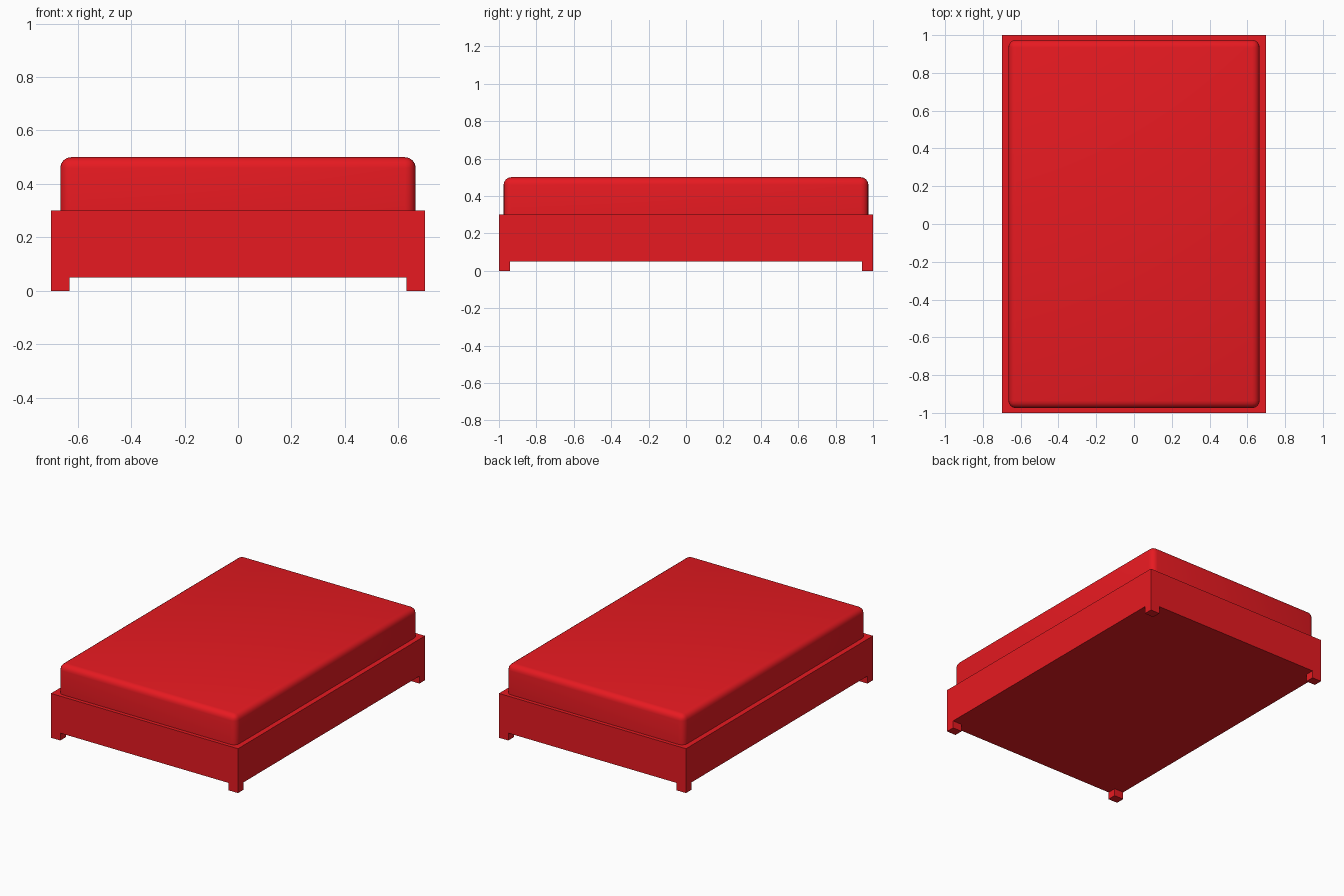
import bpy, bmesh
from mathutils import Vector

if "Cube" in bpy.data.objects:
    bpy.data.objects.remove(bpy.data.objects["Cube"])

red = bpy.data.materials.new("red")
red.diffuse_color = (0.8, 0.01, 0.015, 1)
red.use_nodes = True
red.node_tree.nodes["Principled BSDF"].inputs["Base Color"].default_value = red.diffuse_color


def box(name, lo, hi, bevel=0.0):
    """Box between two corners; bevel rounds every edge except the bottom ones."""
    lo, hi = Vector(lo), Vector(hi)
    bm = bmesh.new()
    bmesh.ops.create_cube(bm, size=1)
    bmesh.ops.scale(bm, vec=hi - lo, verts=bm.verts)
    bmesh.ops.translate(bm, vec=(lo + hi) / 2, verts=bm.verts)
    if bevel:
        edges = [e for e in bm.edges if max(v.co.z for v in e.verts) > lo.z + 0.001]
        bmesh.ops.bevel(bm, geom=edges, offset=bevel, segments=4, profile=0.5,
                        affect='EDGES', clamp_overlap=True)
    mesh = bpy.data.meshes.new(name)
    bm.to_mesh(mesh)
    bm.free()
    mesh.materials.append(red)
    obj = bpy.data.objects.new(name, mesh)
    bpy.context.collection.objects.link(obj)
    return obj


# Bed base
box("bed_base", (-0.7, -1, 0.05), (0.7, 1, 0.3))

# Short corner feet, flush with the base
for sx, side in ((-1, "left"), (1, "right")):
    for sy, end in ((-1, "front"), (1, "back")):
        xs, ys = sorted((sx * 0.63, sx * 0.7)), sorted((sy * 0.94, sy * 1.0))
        box(f"{end}_{side}_foot", (xs[0], ys[0], 0), (xs[1], ys[1], 0.05))

# Mattress with softened top and corners
mattress = box("mattress", (-0.665, -0.975, 0.3), (0.665, 0.975, 0.5), bevel=0.04)
bpy.context.view_layer.objects.active = mattress
mattress.select_set(True)
bpy.ops.object.shade_smooth_by_angle()
